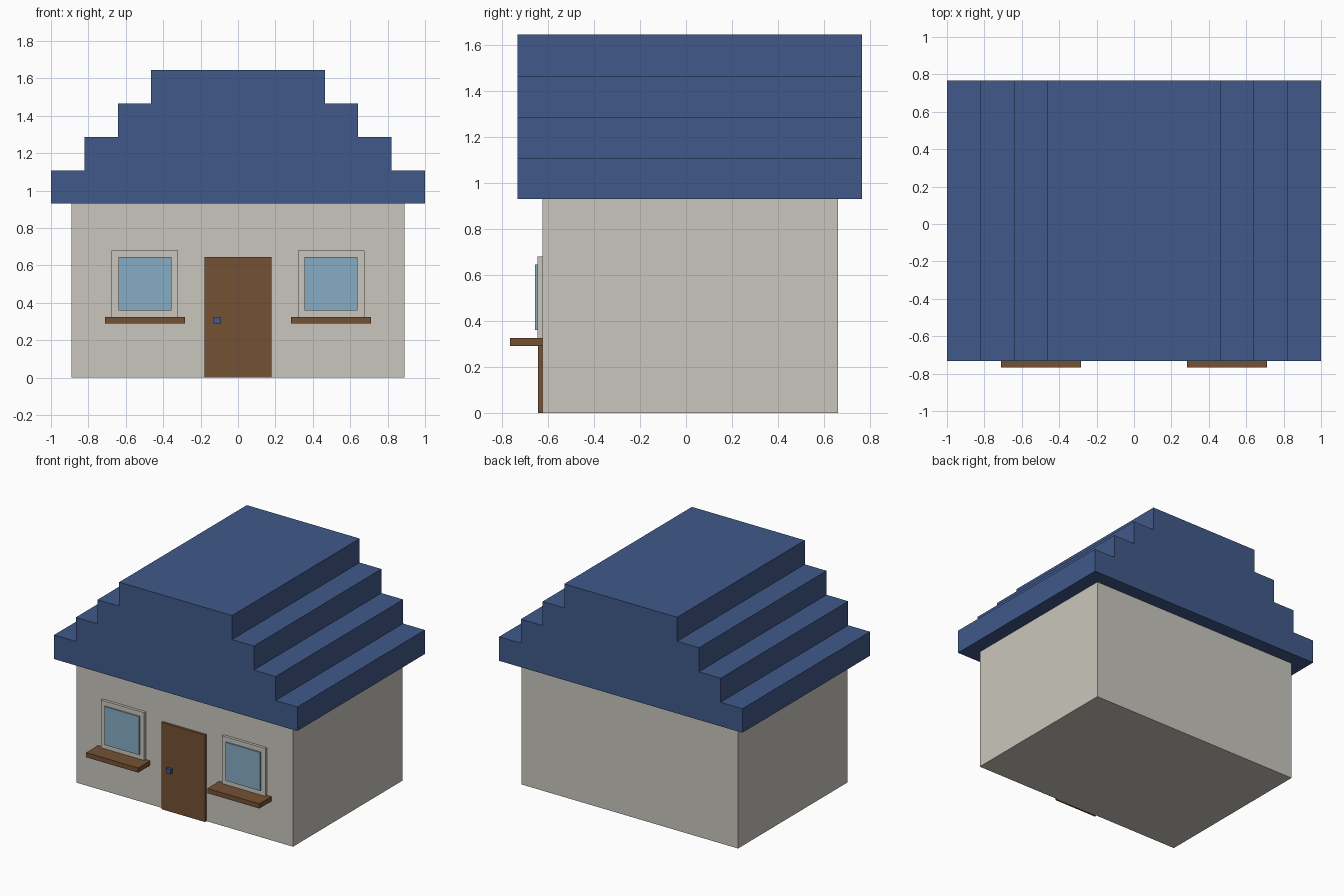
import bpy
import bmesh

if "Cube" in bpy.data.objects:
    bpy.data.objects.remove(bpy.data.objects["Cube"])


def linear(c):
    c /= 255
    return c / 12.92 if c <= 0.04045 else ((c + 0.055) / 1.055) ** 2.4


def material(name, *rgb):
    mat = bpy.data.materials.new(name)
    mat.use_nodes = True
    colour = (*map(linear, rgb), 1)
    mat.diffuse_color = colour
    mat.node_tree.nodes["Principled BSDF"].inputs["Base Color"].default_value = colour
    return mat


plaster = material("plaster", 202, 198, 189)
blue = material("roof_blue", 64, 89, 138)
wood = material("brown_wood", 117, 81, 52)
pane = material("window_glass", 134, 172, 196)


def extrude_profile(name, points, y0, y1, mat):
    """Extrude an x-z outline from y0 (front) to y1 (back)."""
    bm = bmesh.new()
    face = bm.faces.new([bm.verts.new((x, y0, z)) for x, z in points])
    result = bmesh.ops.extrude_face_region(bm, geom=[face])
    moved = [v for v in result["geom"] if isinstance(v, bmesh.types.BMVert)]
    bmesh.ops.translate(bm, verts=moved, vec=(0, y1 - y0, 0))
    bmesh.ops.recalc_face_normals(bm, faces=bm.faces)
    mesh = bpy.data.meshes.new(name)
    bm.to_mesh(mesh)
    bm.free()
    mesh.materials.append(mat)
    obj = bpy.data.objects.new(name, mesh)
    bpy.context.collection.objects.link(obj)
    return obj


def box(name, x0, x1, y0, y1, z0, z1, mat):
    return extrude_profile(name, [(x0, z0), (x1, z0), (x1, z1), (x0, z1)], y0, y1, mat)


# Walls
WALL_Y = -0.625
box("walls", -0.89, 0.89, WALL_Y, 0.66, 0, 0.93, plaster)

# Stepped roof: one symmetric staircase outline, extruded front to back
STEP = 0.1787
right_side = []
for i in range(4):
    half = 1 - i * STEP
    right_side += [(half, 0.93 + i * STEP), (half, 0.93 + (i + 1) * STEP)]
left_side = [(-x, z) for x, z in reversed(right_side)]
extrude_profile("stepped_roof", right_side + left_side, -0.732, 0.766, blue)

# Door and handle
box("door", -0.18, 0.18, -0.643, WALL_Y, 0, 0.645, wood)
box("door_handle", -0.13, -0.09, -0.662, -0.643, 0.29, 0.325, blue)

# Windows, mirrored about the door
for label, s in (("left", 1), ("right", -1)):
    def part(name, inner, outer, *rest):
        x0, x1 = sorted((s * inner, s * outer))
        box(f"{label}_window_{name}", x0, x1, *rest)

    part("frame", 0.32, 0.676, -0.645, WALL_Y, 0.325, 0.68, plaster)
    part("glass", 0.356, 0.64, -0.656, -0.645, 0.36, 0.645, pane)
    part("sill", 0.284, 0.712, -0.766, WALL_Y, 0.29, 0.325, wood)
